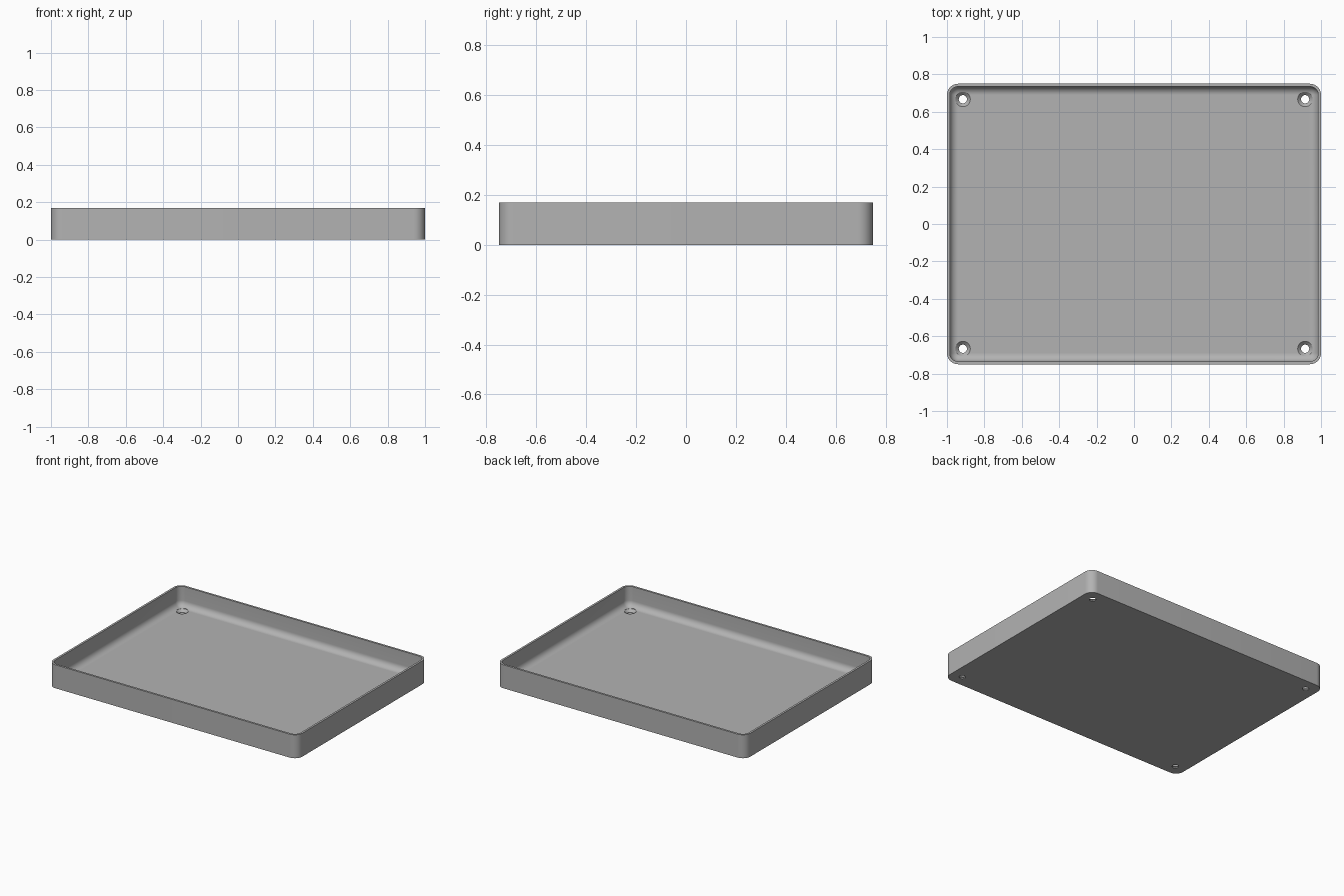
import bpy, bmesh
from math import sin, cos, pi

cube = bpy.data.objects.get("Cube")
if cube:
    bpy.data.objects.remove(cube, do_unlink=True)

HALF_X, HALF_Y, HEIGHT = 1.0, 0.75, 0.17
CORNER, WALL, FLOOR, FILLET = 0.06, 0.015, 0.025, 0.044
HOLE_X, HOLE_Y = 0.915, 0.667
STEPS = 10

grey = bpy.data.materials.new("light grey")
grey.use_nodes = True
colour = (0.45, 0.45, 0.45, 1)
grey.diffuse_color = colour
grey.node_tree.nodes["Principled BSDF"].inputs["Base Color"].default_value = colour


def make_object(name, bm):
    bmesh.ops.recalc_face_normals(bm, faces=bm.faces)
    mesh = bpy.data.meshes.new(name)
    bm.to_mesh(mesh)
    bm.free()
    mesh.materials.append(grey)
    obj = bpy.data.objects.new(name, mesh)
    bpy.context.collection.objects.link(obj)
    return obj


def loft(bm, loops):
    """Skin a stack of equal vertex loops and cap both ends."""
    for a, b in zip(loops, loops[1:]):
        for i in range(len(a)):
            j = (i + 1) % len(a)
            bm.faces.new((a[i], a[j], b[j], b[i]))
    bm.faces.new(loops[0])
    bm.faces.new(loops[-1])


def rounded_loop(bm, inset, z):
    r = CORNER - inset
    loop = []
    for k, (sx, sy) in enumerate(((1, 1), (-1, 1), (-1, -1), (1, -1))):
        for s in range(STEPS + 1):
            a = (k + s / STEPS) * pi / 2
            loop.append(bm.verts.new((sx * (HALF_X - CORNER) + r * cos(a),
                                      sy * (HALF_Y - CORNER) + r * sin(a), z)))
    return loop


# Tray shell: outer wall, rim, inner wall, filleted foot and floor
profile = [(0, 0), (0, HEIGHT), (WALL, HEIGHT)]
for s in range(STEPS + 1):
    a = s / STEPS * pi / 2
    profile.append((WALL + FILLET * (1 - cos(a)), FLOOR + FILLET * (1 - sin(a))))
bm = bmesh.new()
loft(bm, [rounded_loop(bm, inset, z) for inset, z in profile])
tray = make_object("tray", bm)

# Countersunk screw holes, cut through the four corners
bm = bmesh.new()
hole_profile = [(0.022, -0.05), (0.022, 0.007), (0.04, FLOOR), (0.04, 0.1)]
for sx in (-1, 1):
    for sy in (-1, 1):
        loft(bm, [[bm.verts.new((sx * HOLE_X + r * cos(i * pi / 16),
                                 sy * HOLE_Y + r * sin(i * pi / 16), z))
                   for i in range(32)] for r, z in hole_profile])
cutter = make_object("screw_hole_cutter", bm)
cutter.hide_render = True
cutter.hide_set(True)

cut = tray.modifiers.new("screw holes", "BOOLEAN")
cut.operation = "DIFFERENCE"
cut.solver = "EXACT"
cut.object = cutter

# Smooth rounded surfaces, crisp rim and hole edges
bpy.ops.object.select_all(action="DESELECT")
tray.select_set(True)
bpy.context.view_layer.objects.active = tray
bpy.ops.object.modifier_apply(modifier=cut.name)
bpy.data.objects.remove(cutter, do_unlink=True)
bpy.ops.object.shade_smooth_by_angle(angle=pi / 6)
